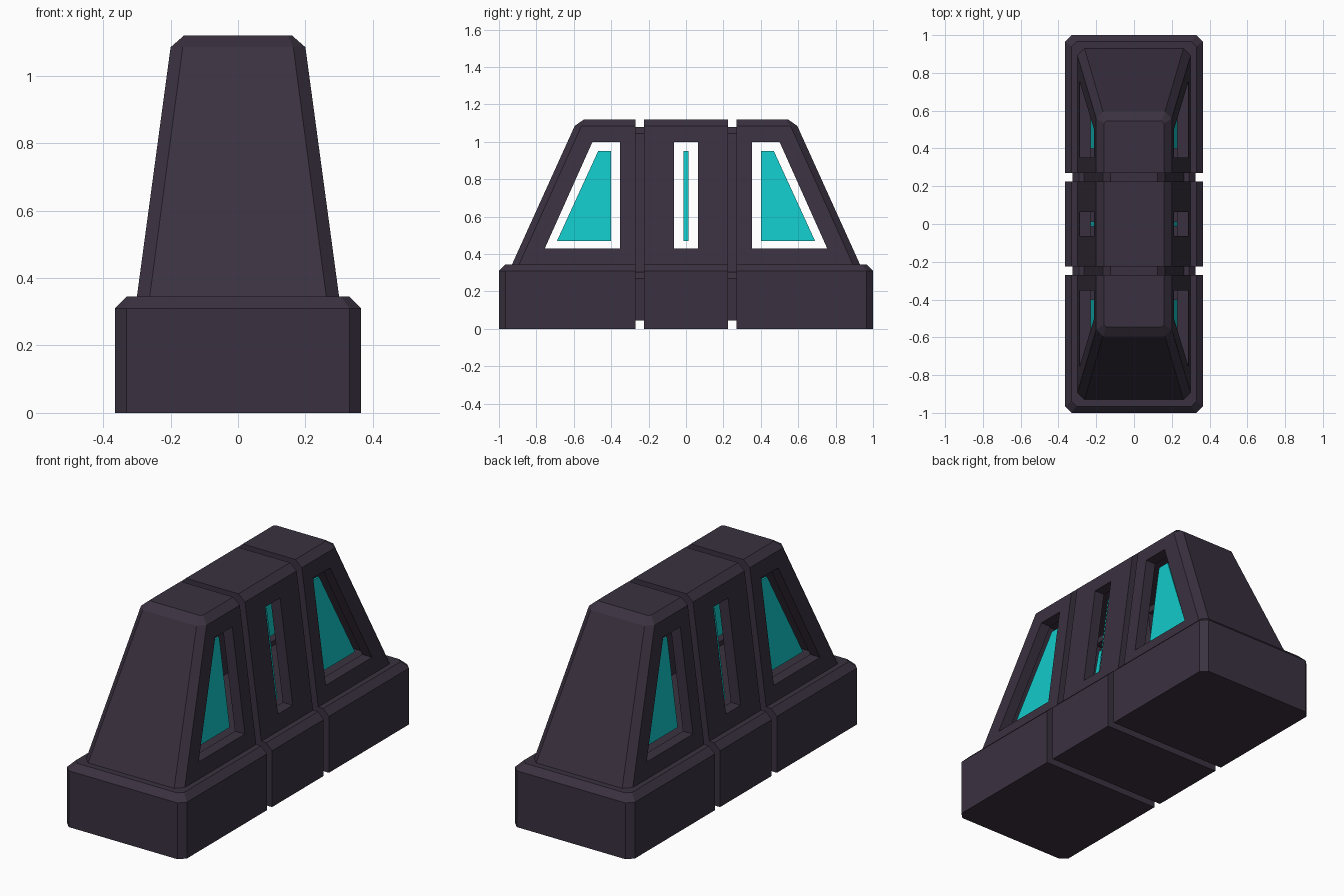
import bpy, bmesh

old = bpy.data.objects.get("Cube")
if old:
    bpy.data.objects.remove(old)


def material(name, rgb):
    m = bpy.data.materials.new(name)
    m.use_nodes = True
    color = (*rgb, 1)
    m.diffuse_color = color
    m.node_tree.nodes["Principled BSDF"].inputs["Base Color"].default_value = color
    return m


DARK = material("dark purple grey", (0.042, 0.031, 0.051))
CYAN = material("glowing cyan", (0.006, 0.58, 0.58))


def finish(name, bm, mat):
    bmesh.ops.recalc_face_normals(bm, faces=bm.faces)
    mesh = bpy.data.meshes.new(name)
    bm.to_mesh(mesh)
    bm.free()
    mesh.materials.append(mat)
    obj = bpy.data.objects.new(name, mesh)
    bpy.context.collection.objects.link(obj)
    return obj


def loft(name, rings):
    """Stack of corner-cut rectangles given as (half x, half y, corner, z)."""
    bm = bmesh.new()
    loops = []
    for hx, hy, c, z in rings:
        outline = [(hx, c - hy), (hx, hy - c), (hx - c, hy), (c - hx, hy),
                   (-hx, hy - c), (-hx, c - hy), (c - hx, -hy), (hx - c, -hy)]
        loops.append([bm.verts.new((x, y, z)) for x, y in outline])
    for a, b in zip(loops, loops[1:]):
        for i in range(8):
            j = (i + 1) % 8
            bm.faces.new((a[i], a[j], b[j], b[i]))
    bm.faces.new(loops[0])
    bm.faces.new(loops[-1])
    return finish(name, bm, DARK)


def prisms(name, outlines, x_in, x_out, mat):
    """Side-view (y, z) outlines extruded across x; x ends are functions of z."""
    bm = bmesh.new()
    for outline in outlines:
        a = [bm.verts.new((x_in(z), y, z)) for y, z in outline]
        b = [bm.verts.new((x_out(z), y, z)) for y, z in outline]
        for i in range(len(a)):
            j = (i + 1) % len(a)
            bm.faces.new((a[i], a[j], b[j], b[i]))
        bm.faces.new(a)
        bm.faces.new(b)
    return finish(name, bm, mat)


def cut(target, cutter):
    cutter.hide_render = True
    mod = target.modifiers.new("cut", 'BOOLEAN')
    mod.operation = 'DIFFERENCE'
    mod.solver = 'EXACT'
    mod.object = cutter
    bpy.context.view_layer.objects.active = target
    bpy.ops.object.modifier_apply(modifier=mod.name)
    bpy.data.objects.remove(cutter)


def rect(y0, y1, z0, z1):
    return [(y0, z0), (y1, z0), (y1, z1), (y0, z1)]


def three_shapes(near, low, high, half, z0, z1):
    """Rear trapezoid, its mirror at the front and a centre slot."""
    rear = [(near, z0), (low, z0), (high, z1), (near, z1)]
    return [rear, [(-y, z) for y, z in rear], rect(-half, half, z0, z1)]


# Barrier body with a wide plinth and tapered upper part
body = loft("barrier_body", [
    (0.365, 1.0, 0.034, 0), (0.365, 1.0, 0.034, 0.31), (0.33, 0.965, 0.025, 0.345),
    (0.30, 0.93, 0.038, 0.345), (0.20, 0.595, 0.036, 1.085), (0.16, 0.545, 0.012, 1.12)])

# Grooves that wrap around an inner core and divide the body in three
core = loft("core", [
    (0.325, 0.96, 0.03, 0.045), (0.325, 0.96, 0.03, 0.27), (0.29, 0.925, 0.03, 0.305),
    (0.265, 0.89, 0.03, 0.305), (0.165, 0.56, 0.03, 1.045), (0.125, 0.5, 0.01, 1.08)])
slabs = prisms("grooves", [rect(0.225, 0.27, -0.1, 1.3), rect(-0.27, -0.225, -0.1, 1.3)],
               lambda z: -0.6, lambda z: 0.6, DARK)
cut(slabs, core)
cut(body, slabs)

# Hollow inside
cut(body, loft("cavity", [(0.232, 0.84, 0.02, 0.40), (0.147, 0.55, 0.02, 1.03)]))

# Window openings through both sides
cut(body, prisms("openings", three_shapes(0.352, 0.755, 0.50, 0.064, 0.43, 1.0),
                 lambda z: -0.6, lambda z: 0.6, DARK))


# Floating light panels set back from the sloping walls
def panel_x(z):
    return 0.30 - 0.135 * (z - 0.345) - 0.053


for side, s in (("left", 1), ("right", -1)):
    shapes = three_shapes(0.40, 0.69, 0.47, 0.014, 0.47, 0.95)
    for place, shape in zip(("rear", "front", "centre"), shapes):
        prisms(f"{side}_{place}_light_panel", [shape],
               lambda z: s * (panel_x(z) - 0.01), lambda z: s * panel_x(z), CYAN)
